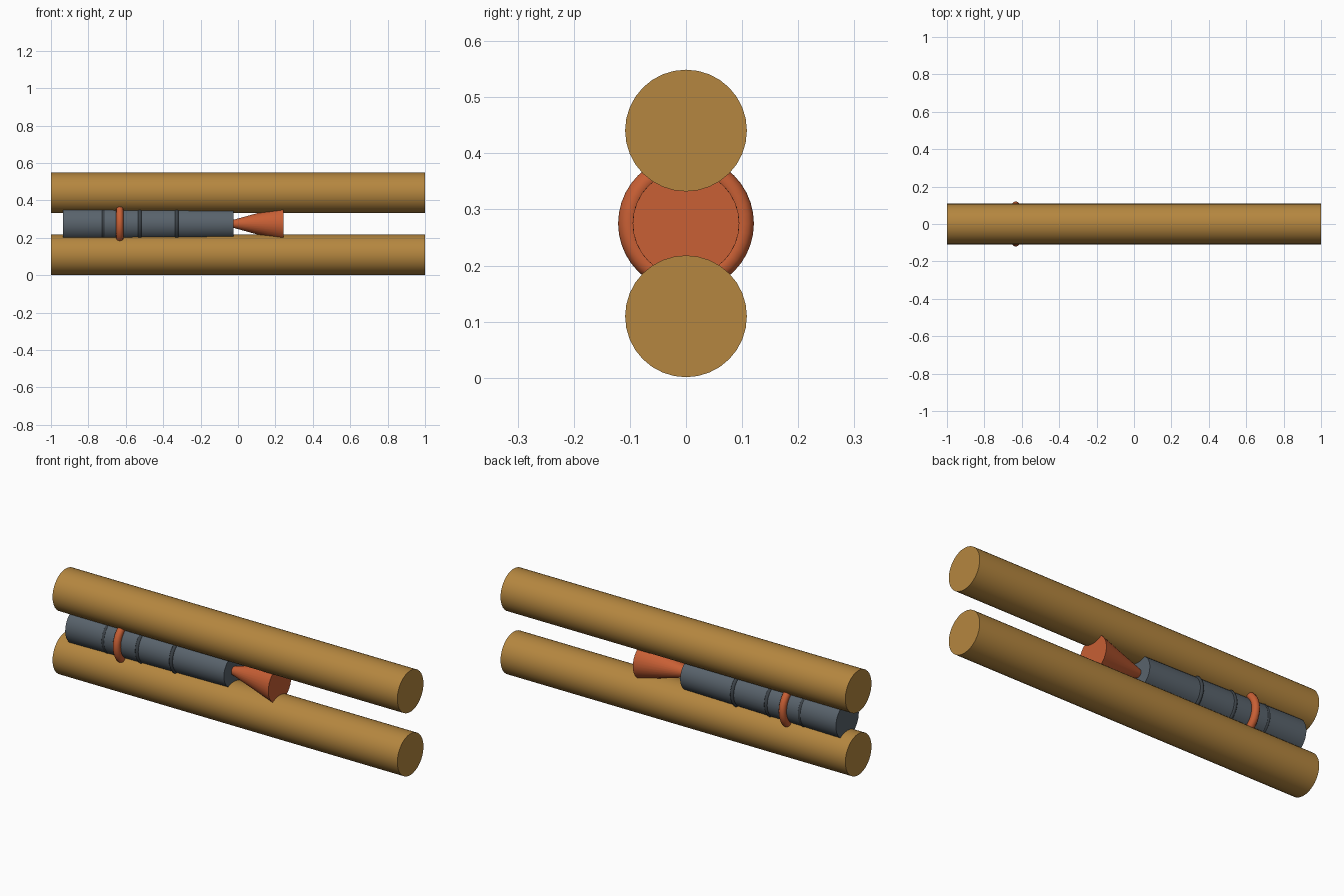
import bpy, math

if "Cube" in bpy.data.objects:
    bpy.data.objects.remove(bpy.data.objects["Cube"])

AXIS_Z = 0.275
ALONG_X = (0, math.pi / 2, 0)


def material(name, rgb):
    m = bpy.data.materials.new(name)
    m.diffuse_color = (*rgb, 1)
    m.use_nodes = True
    m.node_tree.nodes["Principled BSDF"].inputs["Base Color"].default_value = m.diffuse_color
    return m


wood = material("wood", (0.46, 0.24, 0.05))
slate = material("slate", (0.10, 0.125, 0.15))
dark = material("dark_slate", (0.045, 0.055, 0.065))
orange = material("orange", (0.58, 0.115, 0.035))


def finish(name, mat):
    ob = bpy.context.object
    ob.name = name
    ob.data.materials.append(mat)
    bpy.ops.object.shade_smooth_by_angle(angle=math.radians(35))
    return ob


def rod(name, x0, x1, r0, r1, z, mat):
    bpy.ops.mesh.primitive_cone_add(vertices=32, radius1=r0, radius2=r1, depth=x1 - x0,
                                    location=((x0 + x1) / 2, 0, z), rotation=ALONG_X)
    return finish(name, mat)


def ring(name, x, major, minor, mat):
    bpy.ops.mesh.primitive_torus_add(major_radius=major, minor_radius=minor,
                                     major_segments=40, minor_segments=12,
                                     location=(x, 0, AXIS_Z), rotation=ALONG_X)
    return finish(name, mat)


# Two parallel rails
rod("lower_rail", -1, 1, 0.1085, 0.1085, 0.1095, wood)
rod("upper_rail", -1, 1, 0.1085, 0.1085, 0.4405, wood)

# Slightly tapered barrel between the rails
rod("barrel", -0.936, -0.024, 0.095, 0.083, AXIS_Z, slate)

# Thin dark bands and the thick coloured collar
for i, x in enumerate((-0.72, -0.525, -0.328)):
    ring(f"barrel_band_{i + 1}", x, 0.085, 0.01, dark)
ring("collar", -0.632, 0.102, 0.019, orange)

# Flared nozzle cone
rod("nozzle", -0.03, 0.242, 0.02, 0.095, AXIS_Z, orange)
